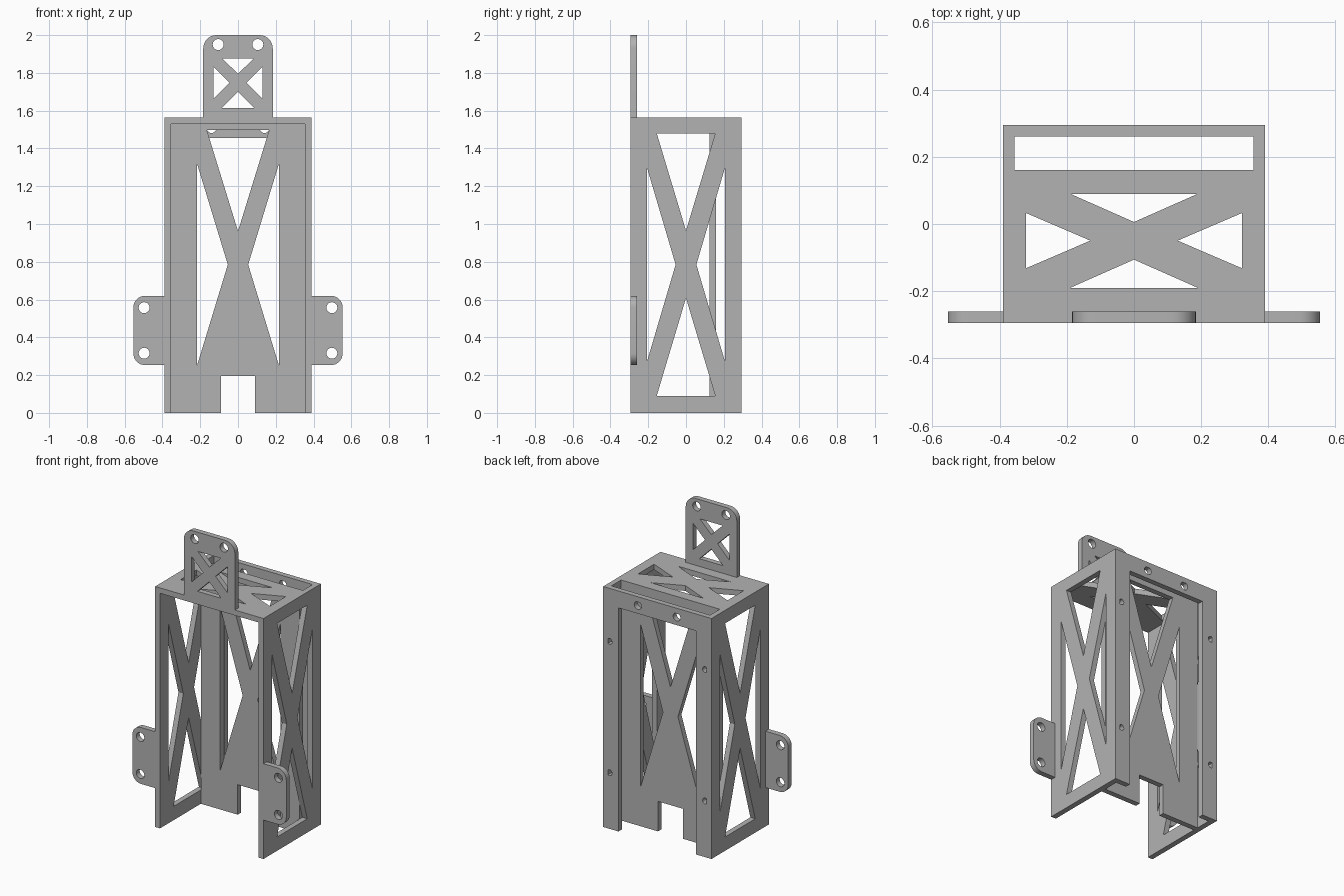
import bpy, bmesh, math
from mathutils import Vector

if "Cube" in bpy.data.objects:
    bpy.data.objects.remove(bpy.data.objects["Cube"])

W, D, H, T = 0.39, 0.295, 1.565, 0.035   # half width, half depth, box height, wall thickness

grey = bpy.data.materials.new("matte grey")
grey.diffuse_color = (0.45, 0.45, 0.45, 1)
grey.use_nodes = True
grey.node_tree.nodes["Principled BSDF"].inputs["Base Color"].default_value = grey.diffuse_color

# Maps sheet coordinates (u, v) and depth to space
PLANES = {
    "front": lambda u, v, d: Vector((u, d, v)),
    "side": lambda u, v, d: Vector((d, u, v)),
    "top": lambda u, v, d: Vector((u, v, d)),
}


def sheet(name, plane, start, outline, holes=(), thick=T):
    """Flat plate with cut-outs, thickened along its normal axis."""
    put = PLANES[plane]
    bm = bmesh.new()
    edges = []
    for loop in [outline, *holes]:
        vs = [bm.verts.new(put(u, v, start)) for u, v in loop]
        edges += [bm.edges.new((vs[i - 1], vs[i])) for i in range(len(vs))]
    bmesh.ops.triangle_fill(bm, edges=edges, use_beauty=True)
    grown = bmesh.ops.extrude_face_region(bm, geom=bm.faces[:], use_keep_orig=True)
    moved = [g for g in grown["geom"] if isinstance(g, bmesh.types.BMVert)]
    bmesh.ops.translate(bm, verts=moved, vec=put(0, 0, thick))
    bmesh.ops.recalc_face_normals(bm, faces=bm.faces[:])
    me = bpy.data.meshes.new(name)
    bm.to_mesh(me)
    bm.free()
    me.materials.append(grey)
    ob = bpy.data.objects.new(name, me)
    bpy.context.collection.objects.link(ob)
    bpy.context.view_layer.objects.active = ob
    ob.select_set(True)
    bpy.ops.object.shade_smooth_by_angle(angle=math.radians(30))
    ob.select_set(False)
    return ob


def rect(u0, u1, v0, v1):
    return [(u0, v0), (u1, v0), (u1, v1), (u0, v1)]


def arc(u, v, r, a0, a1, n=8):
    return [(u + r * math.cos(math.radians(a0 + (a1 - a0) * i / n)),
             v + r * math.sin(math.radians(a0 + (a1 - a0) * i / n))) for i in range(n + 1)]


def circle(u, v, r):
    return arc(u, v, r, 0, 360, 24)[:-1]


def side_triangles(edge, apex, lo, hi):
    return [[(s * edge, lo), (s * edge, hi), (s * apex, (lo + hi) / 2)] for s in (-1, 1)]


def flat_triangle(half, base, apex):
    return [(-half, base), (half, base), (0, apex)]


# Side walls with cross bracing
for label, x in (("left", -W), ("right", W - T)):
    sheet(label + "_wall", "side", x, rect(-D, D, 0, H - T),
          [flat_triangle(0.155, 1.48, 0.965), flat_triangle(0.155, 0.09, 0.608)]
          + side_triangles(0.207, 0.055, 0.27, 1.30))

# Top plate with slot and cross bracing
sheet("top_plate", "top", H - T, rect(-W, W, -D, D),
      [rect(-W + T, W - T, 0.16, D - T),
       flat_triangle(0.19, 0.09, 0.006), flat_triangle(0.19, -0.19, -0.106)]
      + side_triangles(0.322, 0.13, -0.132, 0.033))

# Inner plate with cable notch at the bottom
IW = W - T
sheet("inner_plate", "front", 0.125,
      [(-IW, 0), (-0.09, 0), (-0.09, 0.195), (0.09, 0.195), (0.09, 0), (IW, 0),
       (IW, H - T), (-IW, H - T)],
      [flat_triangle(0.165, 1.497, 0.962)] + side_triangles(0.217, 0.054, 0.25, 1.32))

# Back frame: two flanges and a top strip, with screw holes
F = 0.28
screws = [circle(s * 0.14, 1.508, 0.026) for s in (-1, 1)]
screws += [circle(s * 0.345, z, 0.019) for s in (-1, 1) for z in (0.365, 1.22)]
sheet("back_frame", "front", D - T,
      [(-IW, 0), (-F, 0), (-F, 1.455), (F, 1.455), (F, 0), (IW, 0),
       (IW, H - T), (-IW, H - T)], screws)

# Side mounting tabs
for label, s in (("left", -1), ("right", 1)):
    outline = ([(W, 0.255), *arc(0.492, 0.315, 0.062, -90, 0),
                *arc(0.492, 0.558, 0.062, 0, 90), (W, 0.62)])
    outline[0] = (W, 0.253)
    sheet(label + "_mount_tab", "front", -D, [(s * u, v) for u, v in outline],
          [circle(s * 0.497, z, 0.029) for z in (0.316, 0.557)])

# Upper mounting tab with cross bracing
R = 0.07
sheet("top_mount_tab", "front", -D,
      [(-0.184, H), (0.184, H), *arc(0.184 - R, 2 - R, R, 0, 90),
       *arc(R - 0.184, 2 - R, R, 90, 180)],
      [circle(s * 0.105, 1.95, 0.029) for s in (-1, 1)]
      + [flat_triangle(0.082, 1.875, 1.795), flat_triangle(0.085, 1.615, 1.70)]
      + side_triangles(0.13, 0.045, 1.663, 1.832))
